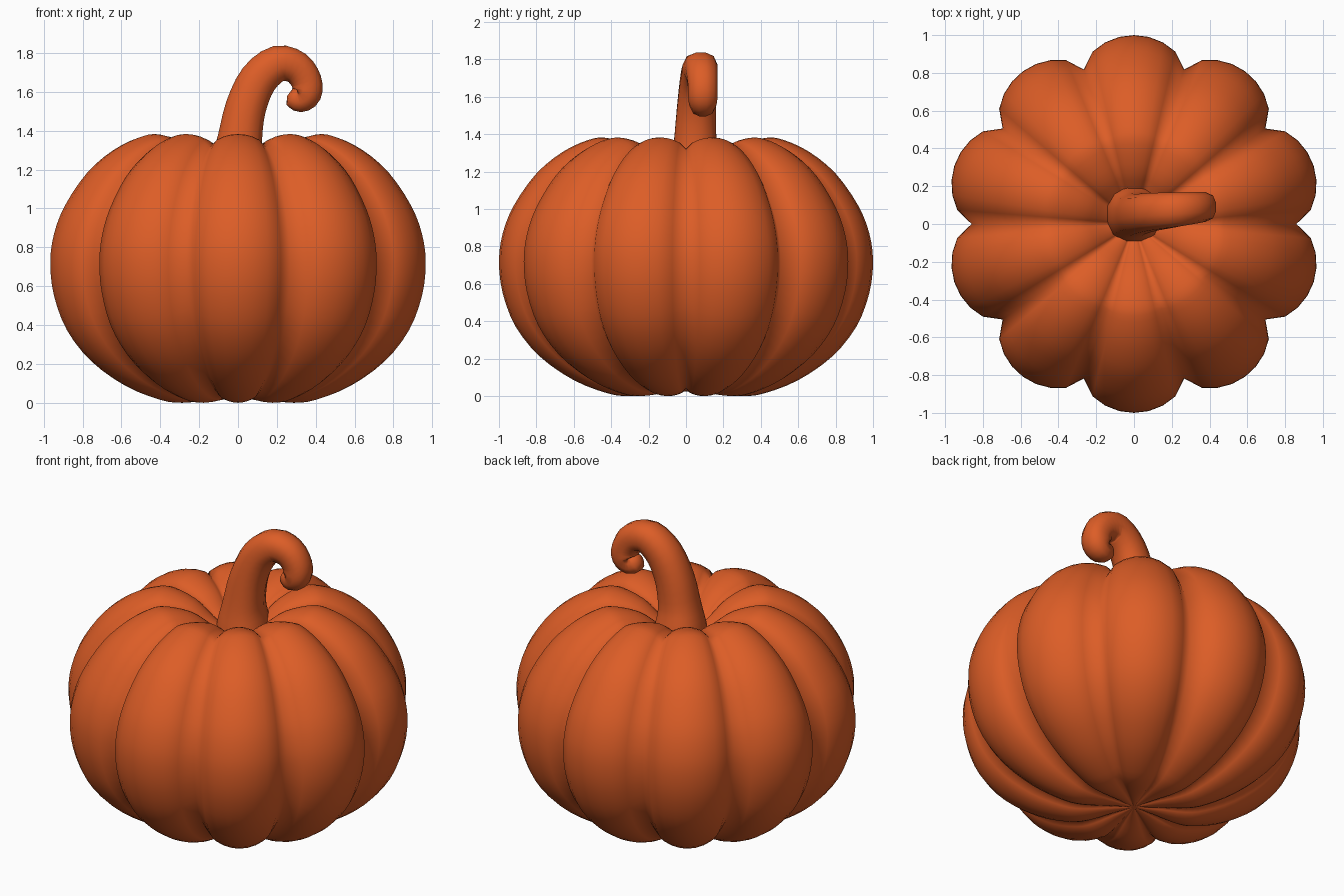
import bpy, bmesh, math
from mathutils import Vector

if "Cube" in bpy.data.objects:
    bpy.data.objects.remove(bpy.data.objects["Cube"])

orange = bpy.data.materials.new("pumpkin orange")
orange.diffuse_color = (0.72, 0.11, 0.02, 1)
orange.use_nodes = True
orange.node_tree.nodes["Principled BSDF"].inputs["Base Color"].default_value = orange.diffuse_color


def smooth_path(pts, n):
    """Catmull-Rom interpolation through points of any dimension."""
    pts = [Vector(p) for p in pts]
    ext = [2 * pts[0] - pts[1]] + pts + [2 * pts[-1] - pts[-2]]
    out = []
    for a, b, c, d in zip(ext, ext[1:], ext[2:], ext[3:]):
        for k in range(n):
            t = k / n
            out.append(0.5 * (2 * b + (c - a) * t + (2 * a - 5 * b + 4 * c - d) * t * t
                              + (3 * b - a - 3 * c + d) * t ** 3))
    return out + [pts[-1]]


def skin(name, rings, start, end):
    """Join rings of points into a closed smooth surface."""
    bm = bmesh.new()
    vs = [[bm.verts.new(p) for p in ring] for ring in rings]
    n = len(vs[0])
    for a, b in zip(vs, vs[1:]):
        for i in range(n):
            j = (i + 1) % n
            bm.faces.new((a[i], a[j], b[j], b[i]))
    for ring, tip in ((vs[0], start), (vs[-1], end)):
        c = bm.verts.new(tip)
        for i in range(n):
            bm.faces.new((c, ring[i], ring[(i + 1) % n]))
    bmesh.ops.recalc_face_normals(bm, faces=bm.faces[:])
    me = bpy.data.meshes.new(name)
    bm.to_mesh(me)
    bm.free()
    me.materials.append(orange)
    me.polygons.foreach_set("use_smooth", [True] * len(me.polygons))
    ob = bpy.data.objects.new(name, me)
    bpy.context.collection.objects.link(ob)
    return ob


# Body: lobe profile (radius, height) swept round, pushed in at ten grooves
profile = smooth_path([
    (0.03, 1.18), (0.09, 1.195), (0.16, 1.245), (0.27, 1.33), (0.42, 1.38), (0.52, 1.37),
    (0.66, 1.305), (0.80, 1.19), (0.92, 1.02), (0.98, 0.87), (1.0, 0.72), (0.98, 0.55),
    (0.91, 0.37), (0.78, 0.21), (0.60, 0.085), (0.42, 0.015), (0.30, 0.0), (0.15, 0.015),
    (0.03, 0.025)], 3)
LOBES, SEG = 10, 8
rings = []
for k, p in enumerate(profile):
    tan = profile[min(k + 1, len(profile) - 1)] - profile[max(k - 1, 0)]
    nrm = Vector((-tan.y, tan.x)).normalized()      # outward normal of the profile
    ring = []
    for i in range(LOBES * SEG):
        a = 2 * math.pi * i / (LOBES * SEG)
        bulge = abs(math.sin(LOBES / 2 * a)) ** 0.6
        q = p - nrm * 0.14 * p.x * (1 - bulge)
        ring.append((q.x * math.cos(a), q.x * math.sin(a), max(q.y, 0)))
    rings.append(ring)
skin("pumpkin_body", rings, (0, 0, 1.18), (0, 0, 0.025))

# Stem: curled tapering tube (x, y, z, radius)
path = smooth_path([
    (0.0, 0.055, 1.17, 0.15), (0.0, 0.055, 1.25, 0.138), (0.01, 0.05, 1.36, 0.116),
    (0.04, 0.055, 1.52, 0.106), (0.105, 0.065, 1.665, 0.1), (0.205, 0.075, 1.745, 0.094),
    (0.30, 0.085, 1.725, 0.086), (0.352, 0.09, 1.655, 0.08), (0.352, 0.09, 1.59, 0.078),
    (0.315, 0.09, 1.56, 0.066), (0.265, 0.09, 1.575, 0.045)], 3)
rings = []
for k, p in enumerate(path):
    t = (path[min(k + 1, len(path) - 1)] - path[max(k - 1, 0)]).xyz.normalized()
    u = Vector((0, 1, 0))
    u = (u - t * u.dot(t)).normalized()
    v = t.cross(u)
    ring = []
    for i in range(12):
        a = 2 * math.pi * (i + 0.5) / 12
        c, s = math.cos(a), math.sin(a)
        f = p.w / (abs(c) ** 2.6 + abs(s) ** 2.6) ** (1 / 2.6)   # slightly squared section
        ring.append(p.xyz + (u * c + v * s) * f)
    rings.append(ring)
skin("stem", rings, path[0].xyz, path[-1].xyz + Vector((-0.012, 0, 0.004)))
